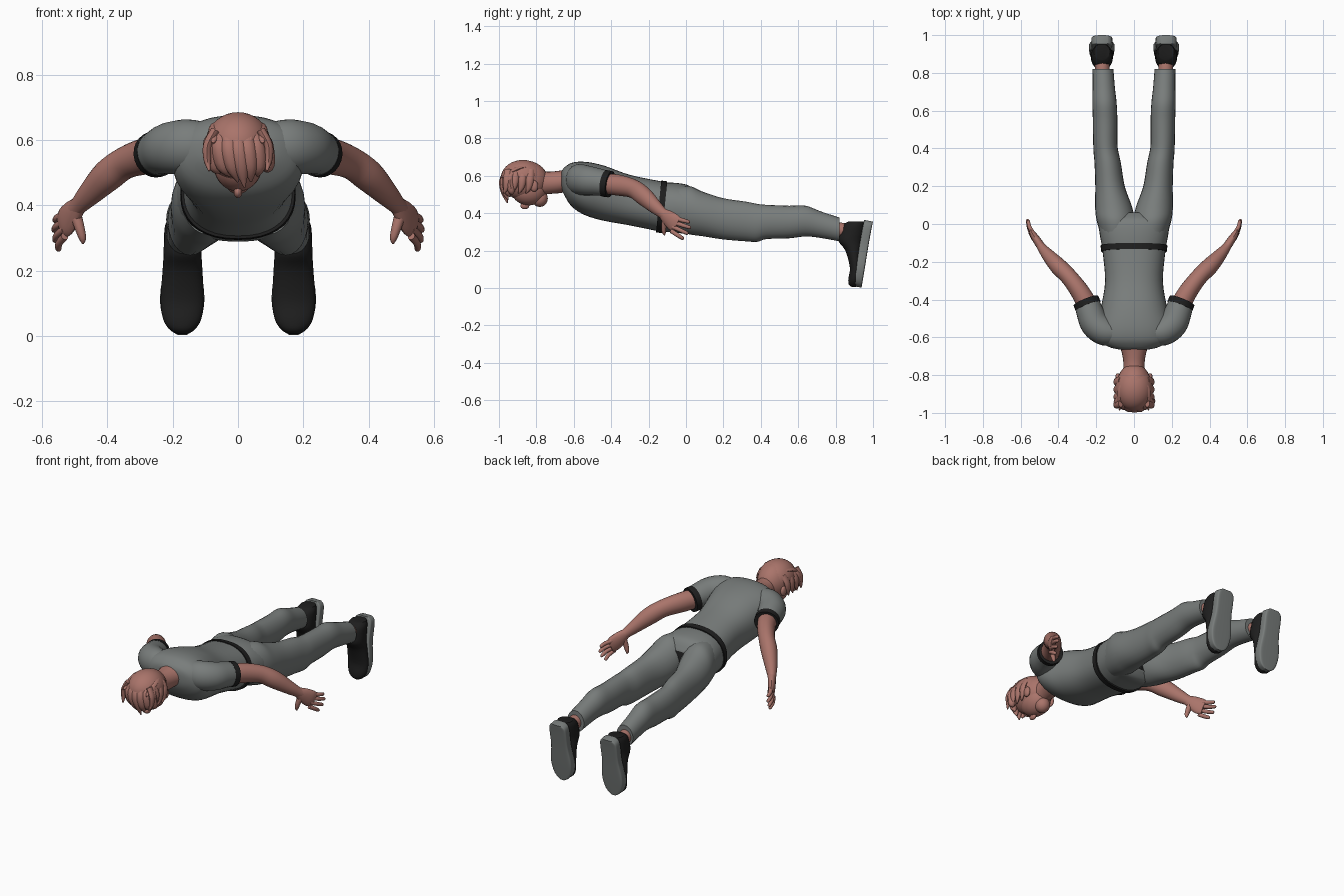
import bpy, bmesh, math
from mathutils import Vector

if "Cube" in bpy.data.objects:
    bpy.data.objects.remove(bpy.data.objects["Cube"])


def material(name, rgb):
    m = bpy.data.materials.new(name)
    m.use_nodes = True
    m.diffuse_color = (*rgb, 1)
    m.node_tree.nodes["Principled BSDF"].inputs["Base Color"].default_value = (*rgb, 1)
    return m


skin = material("warm skin", (0.40, 0.175, 0.145))
cloth = material("grey cloth", (0.19, 0.205, 0.2))
black = material("black trim", (0.013, 0.013, 0.013))
X, Y, Z = Vector((1, 0, 0)), Vector((0, 1, 0)), Vector((0, 0, 1))


def smooth_path(stations, steps):
    """Catmull-Rom through the stations, radii included."""
    s = [Vector(p) for p in stations]
    out = []
    for i in range(len(s) - 1):
        a, b, c, d = s[max(i - 1, 0)], s[i], s[i + 1], s[min(i + 2, len(s) - 1)]
        for k in range(steps):
            t = k / steps
            out.append(b + (c - a) * (t / 2) + (a * 2 - b * 5 + c * 4 - d) * (t * t / 2)
                       + (b * 3 - a - c * 3 + d) * (t ** 3 / 2))
    return out + [s[-1]]


def finish(obj, mats, mirror):
    for m in mats:
        obj.data.materials.append(m)
    bpy.ops.object.select_all(action="DESELECT")
    obj.select_set(True)
    bpy.context.view_layer.objects.active = obj
    bpy.ops.object.shade_smooth_by_angle(angle=math.radians(42))
    if mirror:
        obj.modifiers.new("mirror", "MIRROR").use_mirror_merge = False
    return obj


def loft(name, stations, mats, axis=None, ref=X, power=2, mirror=False, n=24, steps=4):
    """Skin rings of (x, y, z, radius along ref, radius across) along a path."""
    path = smooth_path(stations, steps)
    bm = bmesh.new()
    rings = []
    for i, p in enumerate(path):
        ahead, behind = path[min(i + 1, len(path) - 1)], path[max(i - 1, 0)]
        t = (axis or Vector(ahead[:3]) - Vector(behind[:3])).normalized()
        side = (ref - t * ref.dot(t)).normalized()
        up = t.cross(side)
        ring = []
        for k in range(n):
            c, s = math.cos(math.tau * k / n), math.sin(math.tau * k / n)
            u = math.copysign(abs(c) ** (2 / power), c) * max(p[3], 0.001)
            v = math.copysign(abs(s) ** (2 / power), s) * max(p[4], 0.001)
            ring.append(bm.verts.new(Vector(p[:3]) + side * u + up * v))
        rings.append(ring)
    for a, b in zip(rings, rings[1:]):
        for k in range(n):
            j = (k + 1) % n
            bm.faces.new((a[k], a[j], b[j], b[k]))
    bm.faces.new(rings[0])
    end = bm.faces.new(rings[-1])
    end.material_index = len(mats) - 1
    bmesh.ops.recalc_face_normals(bm, faces=bm.faces)
    mesh = bpy.data.meshes.new(name)
    bm.to_mesh(mesh)
    bm.free()
    obj = bpy.data.objects.new(name, mesh)
    bpy.context.collection.objects.link(obj)
    return finish(obj, mats, mirror)


def ball(name, centre, radii, mirror=False):
    bpy.ops.mesh.primitive_uv_sphere_add(segments=28, ring_count=18, radius=1)
    obj = bpy.context.object
    obj.name = name
    for v in obj.data.vertices:
        v.co = Vector(centre) + Vector(a * b for a, b in zip(v.co, radii))
    return finish(obj, [skin], mirror)


def slab(y, top, bottom, half, x=0):
    """Station of a body section given by its top and bottom heights."""
    return (x, y, (top + bottom) / 2, half, (top - bottom) / 2)


# Shirt body
loft("shirt", [slab(-.665, .625, .53, .075), slab(-.65, .645, .495, .135),
               slab(-.61, .67, .435, .19), slab(-.54, .675, .39, .2),
               slab(-.44, .655, .36, .175), slab(-.3, .605, .335, .153),
               slab(-.13, .57, .3, .168)], [cloth], axis=Y, power=2.3, n=36)

# Belt
loft("belt", [slab(-.146, .576, .297, .174), slab(-.114, .571, .293, .177)],
     [black], axis=Vector((0, 1, -.1)), power=2.3, n=36, steps=1)

# Trouser seat, with the dark inner gusset closing its rear end
loft("trouser_seat", [slab(-.13, .563, .302, .167), slab(-.05, .562, .296, .182),
                      slab(.02, .545, .29, .185), slab(.06, .49, .33, .12)],
     [cloth, black], axis=Y, power=2.3, n=36)

# Trouser legs
loft("trouser_leg", [slab(-.06, .54, .31, .085, .09), slab(.02, .545, .287, .1, .098),
                     slab(.09, .515, .277, .098, .108), slab(.2, .48, .26, .078, .127),
                     slab(.32, .462, .25, .07, .139), slab(.38, .45, .247, .066, .148),
                     slab(.43, .445, .262, .064, .152), slab(.55, .44, .266, .065, .153),
                     slab(.64, .44, .276, .064, .156), slab(.72, .41, .268, .059, .16),
                     slab(.82, .377, .25, .055, .164)],
     [cloth], axis=Y, mirror=True)

# Ankles
loft("ankle", [(.167, .79, .312, .04, .042), (.168, .84, .308, .038, .04),
               (.17, .9, .29, .04, .045)], [skin], mirror=True)

# Shoe uppers and soles, toes pointing down
loft("shoe_upper", [(.17, .912, .357, .043, .042), (.17, .897, .335, .054, .06),
                    (.17, .886, .29, .057, .066), (.17, .88, .25, .058, .064),
                    (.17, .896, .2, .061, .044), (.171, .906, .11, .066, .03),
                    (.171, .9, .05, .058, .032), (.171, .896, .02, .038, .026),
                    (.171, .898, .006, .015, .012)],
     [black], axis=-Z, mirror=True)
loft("shoe_sole", [(.17, .976, .36, .032, .024), (.17, .973, .345, .05, .024),
                   (.17, .966, .31, .056, .024), (.17, .95, .22, .056, .024),
                   (.171, .934, .12, .068, .024), (.171, .924, .06, .06, .024),
                   (.171, .918, .025, .042, .024), (.171, .915, .007, .015, .024)],
     [cloth], axis=Vector((0, -.196, -.98)), power=7, mirror=True, n=32)

# Sleeves and cuffs
loft("sleeve", [(.08, -.575, .58, .07, .06), (.15, -.57, .58, .083, .075),
                (.205, -.53, .575, .08, .077), (.232, -.47, .567, .073, .072),
                (.252, -.41, .556, .067, .066)], [cloth], ref=Z, mirror=True)
loft("sleeve_cuff", [(.243, -.435, .56, .072, .071), (.255, -.405, .555, .071, .07)],
     [black], ref=Z, mirror=True, steps=1)

# Arms
loft("arm", [(.235, -.45, .56, .055, .055), (.285, -.36, .55, .056, .05),
             (.345, -.28, .53, .05, .045), (.4, -.225, .49, .05, .045),
             (.455, -.165, .435, .038, .034), (.488, -.125, .4, .029, .024),
             (.505, -.1, .382, .029, .021)], [skin], ref=Z, mirror=True)

# Hands: palm, four fingers, thumb
loft("palm", [(.488, -.125, .4, .028, .022), (.508, -.095, .375, .042, .022),
              (.528, -.065, .35, .048, .019), (.54, -.045, .338, .042, .013)],
     [skin], ref=Z, mirror=True, n=16)
tips = [(.562, .02, .352), (.566, .026, .322), (.563, .012, .29), (.552, -.012, .262)]
for i, tip in enumerate(tips):
    root = Vector((.531, -.052 - .009 * i, .371 - .022 * i))
    middle = root.lerp(Vector(tip), .5) + Vector((.007, 0, 0))
    loft("finger_%d" % (i + 1), [(*root, .012, .012), (*middle, .0115, .011),
                                 (*root.lerp(Vector(tip), .92), .009, .009),
                                 (*tip, .002, .002)],
         [skin], ref=Z, mirror=True, n=10, steps=3)
loft("thumb", [(.497, -.112, .37, .018, .016), (.485, -.118, .33, .015, .014),
               (.476, -.118, .298, .011, .011), (.475, -.115, .282, .003, .003)],
     [skin], mirror=True, n=10, steps=3)

# Neck
loft("neck", [(0, -.63, .575, .082, .06), (0, -.68, .567, .065, .06),
              (0, -.74, .562, .056, .06), (0, -.81, .56, .06, .07)], [skin], axis=Y)

# Head, face turned down
ball("skull", (0, -.862, .575), (.093, .125, .107))
ball("face", (0, -.84, .525), (.075, .095, .083))
ball("chin", (0, -.782, .479), (.042, .043, .045))
ball("nose", (0, -.862, .44), (.013, .024, .018))
ball("ear", (.085, -.812, .545), (.014, .022, .03), mirror=True)
ball("hair_cap", (0, -.872, .588), (.1, .118, .097))

# Swept hair locks over the brow, sides and crown
for i in range(7):
    u = i / 3 - 1
    loft("fringe_lock_%d" % (i + 1),
         [(.07 * u, -.92, .635 - .02 * abs(u), .02, .02),
          (.08 * u, -.972 + .03 * u * u, .585, .028, .024),
          (.078 * u + .01, -.973 + .04 * u * u, .52, .024, .02),
          (.06 * u + .02, -.955 + .03 * u * u, .455 + .05 * abs(u), .003, .003)],
         [skin], n=10, steps=4)
for i in range(4):
    y = -.95 + .04 * i
    loft("side_lock_%d" % (i + 1),
         [(.07, y, .63, .02, .014), (.093, y - .005, .585, .022, .014),
          (.094, y - .01, .54, .016, .012), (.088, y - .025, .505, .003, .003)],
         [skin], ref=Y, mirror=True, n=10)
for i in range(5):
    x = .032 * (i - 2)
    loft("crown_lock_%d" % (i + 1),
         [(x * .7, -.82, .66 - 3 * x * x, .014, .008), (x, -.88, .671 - 7 * x * x, .022, .012),
          (x * 1.1, -.94, .645 - 7 * x * x, .02, .013), (x * 1.2, -.985, .59, .003, .003)],
         [skin], n=10)
